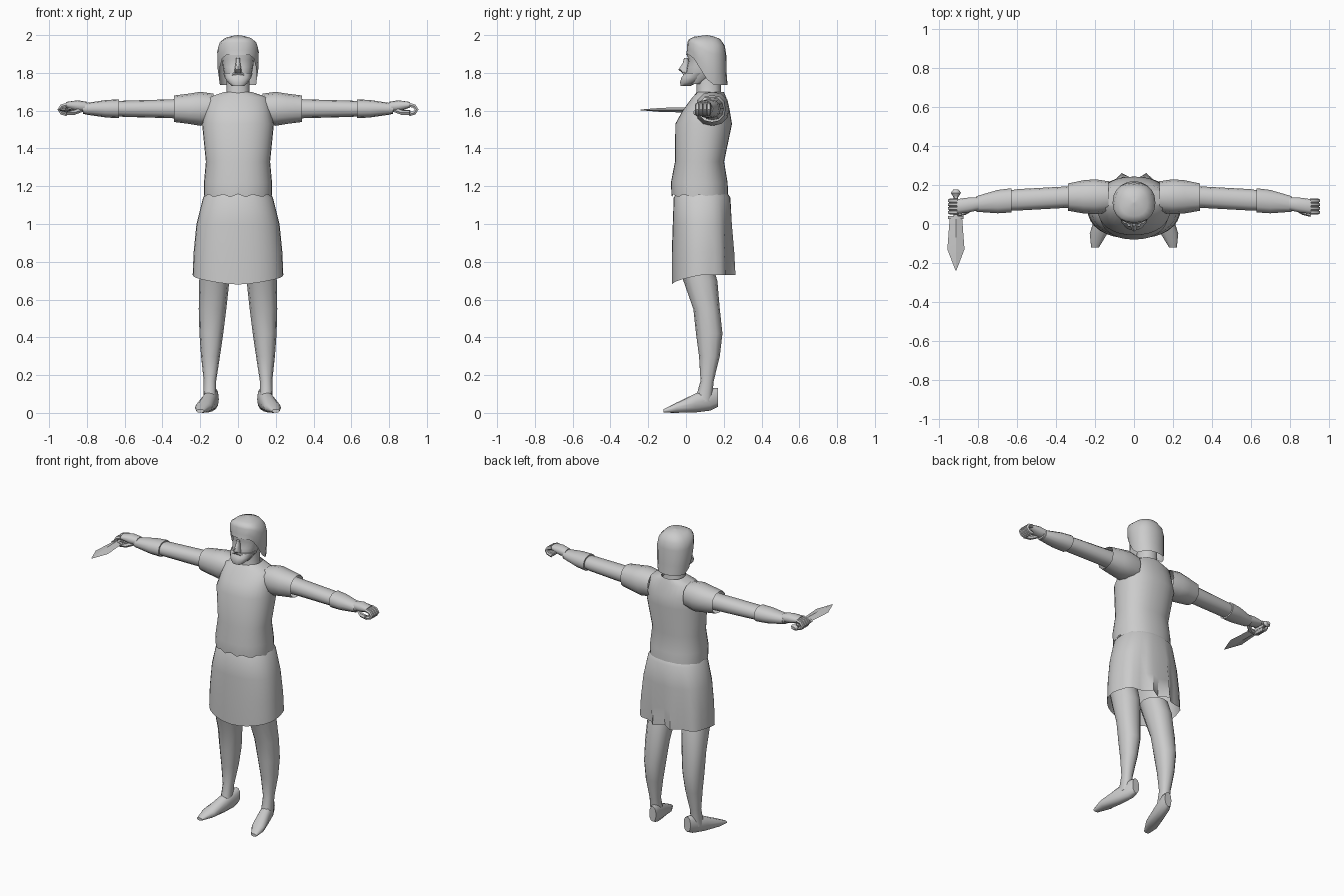
import bpy, bmesh, math
from mathutils import Vector

if "Cube" in bpy.data.objects:
    bpy.data.objects.remove(bpy.data.objects["Cube"])

shade = (.6, .6, .6, 1)
grey = bpy.data.materials.new("plain grey")
grey.use_nodes = True
grey.diffuse_color = shade
grey.node_tree.nodes["Principled BSDF"].inputs["Base Color"].default_value = shade


def activate(obj):
    bpy.ops.object.select_all(action="DESELECT")
    obj.select_set(True)
    bpy.context.view_layer.objects.active = obj


def finish(obj, mirror, angle=50):
    obj.data.materials.clear()
    obj.data.materials.append(grey)
    if mirror:
        obj.modifiers.new("mirror", "MIRROR").use_axis[0] = True
    activate(obj)
    bpy.ops.object.shade_smooth_by_angle(angle=math.radians(angle))


def loft(name, axis, centre, rings, sides=12, caps=True, warp=None, mirror=False, angle=50):
    """Skin rounded rings of (position, width, depth) whose middles follow centre(position)."""
    bm = bmesh.new()
    loops = []
    for position, width, depth in rings:
        middle_u, middle_v = centre(position)
        loop = []
        for i in range(sides):
            turn = math.tau * i / sides
            c, s = math.cos(turn), math.sin(turn)
            u = middle_u + width * math.copysign(abs(c) ** .88, c)
            v = middle_v + depth * math.copysign(abs(s) ** .88, s)
            corners = {"X": (position, u, v), "Y": (u, position, v), "Z": (u, v, position)}
            point = Vector(corners[axis])
            if warp:
                warp(point)
            loop.append(bm.verts.new(point))
        loops.append(loop)
    for lower, upper in zip(loops, loops[1:]):
        for i in range(sides):
            j = (i + 1) % sides
            bm.faces.new((lower[i], lower[j], upper[j], upper[i]))
    if caps:
        bm.faces.new(loops[0])
        bm.faces.new(loops[-1])
    bmesh.ops.recalc_face_normals(bm, faces=bm.faces)
    mesh = bpy.data.meshes.new(name)
    bm.to_mesh(mesh)
    bm.free()
    obj = bpy.data.objects.new(name, mesh)
    bpy.context.collection.objects.link(obj)
    finish(obj, mirror, angle)


def tube(name, points, radius):
    """A mirrored pair of round tubes along a path."""
    curve = bpy.data.curves.new(name, "CURVE")
    curve.dimensions = "3D"
    curve.bevel_depth = radius
    curve.bevel_resolution = 1
    curve.use_fill_caps = True
    line = curve.splines.new("POLY")
    line.points.add(len(points) - 1)
    for spline_point, place in zip(line.points, points):
        spline_point.co = (*place, 1)
    obj = bpy.data.objects.new(name, curve)
    bpy.context.collection.objects.link(obj)
    activate(obj)
    bpy.ops.object.convert(target="MESH")
    finish(bpy.context.object, True)


def around(point):
    """Angle of a point around the body, seen from above."""
    return math.atan2(point.y - .08, point.x)


# Tunic with a scalloped hem
def scallop(point):
    if point.z < 1.2:
        point.z += .008 * math.cos(12 * around(point))


def torso_line(z):
    return 0, .07 + .3 * (z - 1.25) ** 2


loft("tunic", "Z", torso_line, [
    (1.15, .18, .15), (1.22, .18, .15), (1.33, .17, .13), (1.53, .19, .15),
    (1.6, .175, .125), (1.67, .16, .09), (1.7, .07, .07)],
    sides=32, caps=False, warp=scallop)


# Skirt with soft folds behind and a hem that dips in front
def fold(point):
    turn = around(point)
    flare = max(0, 1.1 - point.z)
    behind = max(0, math.sin(turn))
    wave = .06 * flare * behind * math.cos(9 * (turn - math.pi / 2))
    point.x -= wave * math.cos(turn)
    point.y -= wave * math.sin(turn)
    if point.z < .8:
        point.z -= .05 * max(0, -math.sin(turn))


loft("skirt", "Z", lambda z: (0, .085), [
    (1.17, .16, .13), (1.14, .185, .15), (1, .22, .155), (.85, .235, .16), (.73, .24, .16)],
    sides=32, caps=False, warp=fold)


# Legs and bare feet
def leg_line(z):
    return .15 - .05 * z * z, .125 - .4 * (z - .35) ** 2


def foot_line(y):
    return .17 - .25 * y, .04 + .25 * y


loft("legs", "Z", leg_line, [
    (.8, .08, .09), (.7, .08, .09), (.55, .073, .07), (.42, .063, .07),
    (.3, .05, .055), (.17, .033, .035), (.06, .034, .045)], mirror=True)
loft("feet", "Y", foot_line, [
    (.17, .025, .05), (.13, .036, .06), (.05, .04, .05),
    (-.05, .045, .027), (-.12, .02, .009)], mirror=True)


# Sleeves, arms and forearm guards
def arm_line(x):
    return .14 - .1 * (x - .2) ** 2, 1.61


loft("sleeves", "X", arm_line, [
    (.13, .08, .08), (.2, .09, .09), (.26, .085, .08), (.34, .07, .07)],
    caps=False, mirror=True)
loft("arms", "X", arm_line, [
    (.2, .06, .06), (.35, .055, .05), (.6, .055, .043), (.82, .034, .027)], mirror=True)
loft("forearm_guards", "X", arm_line, [
    (.63, .062, .05), (.7, .06, .046), (.81, .04, .03)], mirror=True)

# Hands with curled fingers
loft("palms", "X", lambda x: (arm_line(x)[0], 1.54 + .1 * x), [
    (.8, .034, .027), (.85, .038, .03), (.91, .038, .015)], mirror=True)
for k in range(4):
    curl = [math.pi * (.5 - step / 4) for step in range(5)]
    tube("finger", [(.905 + .04 * math.cos(a), .06 + .02 * k, 1.606 + .025 * math.sin(a))
                    for a in curl], .012)
tube("thumb", [(.83, .085, 1.605), (.87, .06, 1.59), (.91, .05, 1.59)], .014)


# Dagger in the right hand
def grip_line(y):
    return -.915, 1.604


loft("dagger_handle", "Y", grip_line, [(.15, .011, .011), (.02, .013, .013)], sides=8)
loft("dagger_pommel", "Y", grip_line, [(.176, .014, .01), (.16, .026, .02), (.14, .014, .01)], sides=8)
loft("dagger_guard", "Y", grip_line, [(.04, .04, .014), (.025, .04, .014)], sides=8)
loft("dagger_blade", "Y", grip_line, [
    (.03, .032, .014), (-.13, .044, .011), (-.24, .002, .002)], sides=4, angle=10)

# Neck, face and nose
loft("neck", "Z", lambda z: (0, .12), [(1.64, .085, .075), (1.7, .06, .065), (1.8, .06, .065)])
loft("face", "Z", lambda z: (0, .1 - 2 * (1.9 - z) ** 2), [
    (1.74, .045, .05), (1.78, .07, .076), (1.83, .08, .086), (1.87, .085, .085),
    (1.89, .087, .094), (1.95, .075, .08)], sides=16)
loft("nose", "Z", lambda z: (0, 0), [
    (1.8, .02, .02), (1.817, .018, .04), (1.85, .012, .018), (1.88, .01, .01)], sides=8)

# Beard and moustache
loft("beard", "Z", lambda z: (0, .9 * z - 1.56), [
    (1.73, .032, .025), (1.75, .055, .048), (1.775, .07, .063), (1.8, .078, .066)], sides=14)
tube("moustache", [(0, -.012, 1.8), (.025, -.006, 1.793), (.045, .008, 1.77)], .009)


# Hair: a cap that hangs low at the back and opens around the face
def open_face(point):
    forward = min(1, max(0, 1.3 - 10 * point.y))
    point.z = 2 - (2 - point.z) * (1 - .6 * forward)


loft("hair", "Z", lambda z: (0, .11), [
    (1.735, .1, .11), (1.8, .108, .105), (1.9, .11, .103), (1.945, .1, .095),
    (1.98, .07, .07), (1.995, .03, .03), (2, .001, .001)],
    sides=20, caps=False, warp=open_face)
